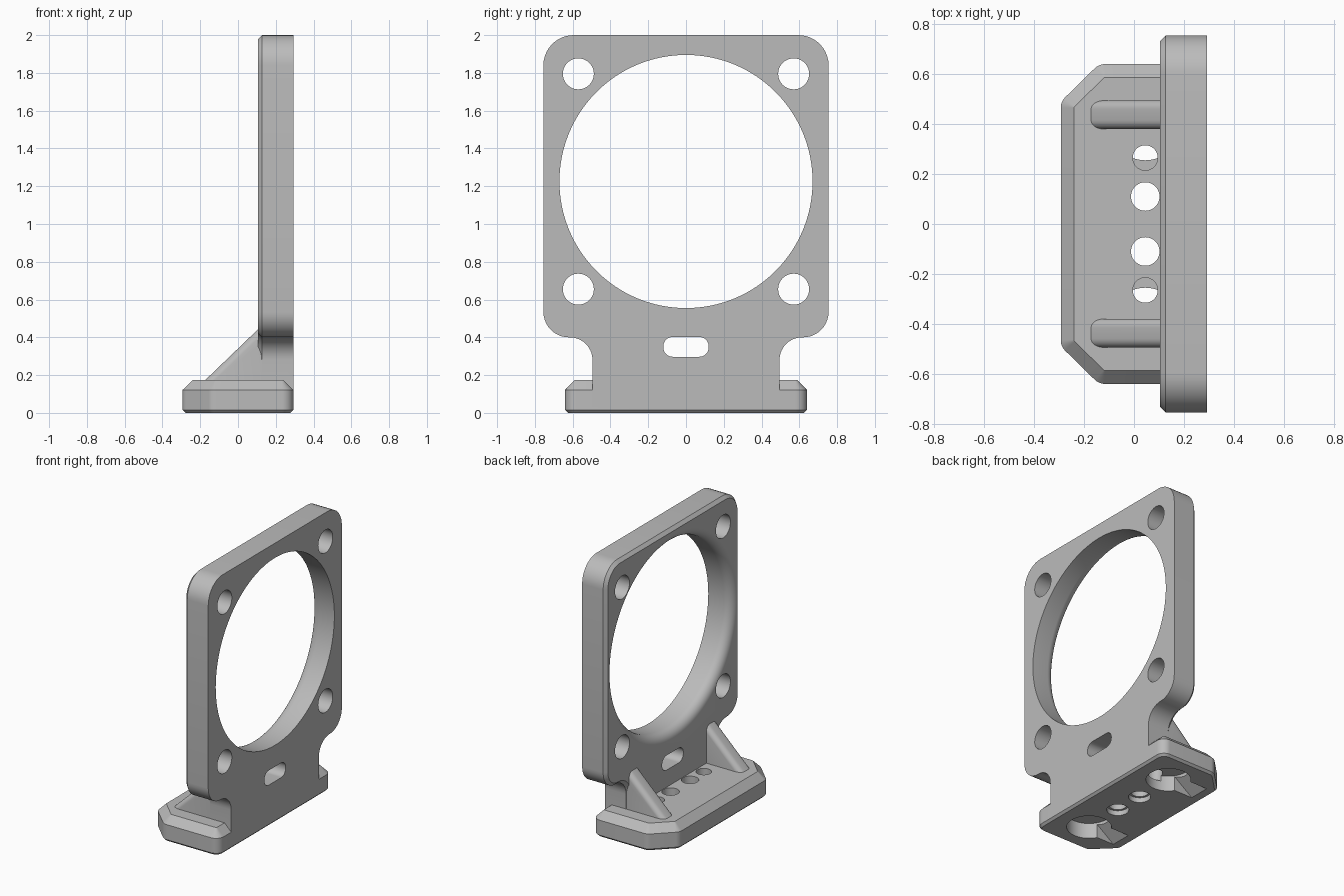
import bpy, bmesh
from math import pi, sin, cos, tan
from mathutils import Vector

cube = bpy.data.objects.get("Cube")
if cube:
    bpy.data.objects.remove(cube, do_unlink=True)

grey = bpy.data.materials.new("light_grey_plastic")
grey.use_nodes = True
colour = (0.5, 0.5, 0.5, 1)
grey.diffuse_color = colour
grey.node_tree.nodes["Principled BSDF"].inputs["Base Color"].default_value = colour


def rounded(corners, steps=10):
    """Outline from (a, b, radius) corners, each replaced by an arc."""
    out = []
    for i, (a, b, r) in enumerate(corners):
        p = Vector((a, b))
        if not r:
            out.append(p)
            continue
        u = (Vector(corners[i - 1][:2]) - p).normalized()
        v = (Vector(corners[(i + 1) % len(corners)][:2]) - p).normalized()
        half = u.angle(v) / 2
        centre = p + (u + v).normalized() * r / sin(half)
        start = p + u * r / tan(half) - centre
        end = p + v * r / tan(half) - centre
        sweep = pi - 2 * half
        for k in range(steps + 1):
            t = k / steps
            out.append(centre + (start * sin((1 - t) * sweep) + end * sin(t * sweep)) / sin(sweep))
    return out


def make(name, bm):
    """Turn a closed bmesh into an object with outward normals."""
    bmesh.ops.recalc_face_normals(bm, faces=bm.faces[:])
    if bm.calc_volume(signed=True) < 0:
        bmesh.ops.reverse_faces(bm, faces=bm.faces[:])
    mesh = bpy.data.meshes.new(name)
    bm.to_mesh(mesh)
    bm.free()
    mesh.materials.append(grey)
    ob = bpy.data.objects.new(name, mesh)
    bpy.context.scene.collection.objects.link(ob)
    return ob


def prism(name, outline, axis, low, high, low_bevel=0, high_bevel=0, slope_bevel=0):
    """Extrude an outline along an axis, with optional chamfers or rounded slopes."""
    place = {"x": lambda p, h: (h, p[0], p[1]),
             "y": lambda p, h: (p[0], h, p[1]),
             "z": lambda p, h: (p[0], p[1], h)}[axis]
    bm = bmesh.new()
    loops = [[bm.verts.new(place(p, h)) for p in outline] for h in (low, high)]
    caps = [bm.faces.new(loop) for loop in loops]
    n = len(outline)
    for i in range(n):
        j = (i + 1) % n
        bm.faces.new((loops[0][i], loops[0][j], loops[1][j], loops[1][i]))
    bmesh.ops.recalc_face_normals(bm, faces=bm.faces[:])
    for rim, width in zip([list(f.edges) for f in caps], (low_bevel, high_bevel)):
        if width:
            bmesh.ops.bevel(bm, geom=rim, offset=width, segments=1, affect="EDGES")
    if slope_bevel:
        slopes = [e for e in bm.edges
                  if min(abs(e.verts[0].co.x - e.verts[1].co.x),
                         abs(e.verts[0].co.z - e.verts[1].co.z)) > 0.1]
        bmesh.ops.bevel(bm, geom=slopes, offset=slope_bevel, segments=6,
                        profile=0.5, affect="EDGES")
    return make(name, bm)


def circle(a, b, r, n=48):
    return [(a + r * cos(2 * pi * i / n), b + r * sin(2 * pi * i / n)) for i in range(n)]


def top_of(mesh):
    return max((v.co.z for v in mesh.vertices), default=0)


def combine(target, other, operation):
    """Boolean that is kept only if the body survives it."""
    other.hide_render = operation == "DIFFERENCE"
    mod = target.modifiers.new("combine", "BOOLEAN")
    mod.operation = operation
    mod.object = other
    result = None
    for solver in ("EXACT", "MANIFOLD", "FLOAT"):
        mod.solver = solver
        bpy.context.view_layer.update()
        graph = bpy.context.evaluated_depsgraph_get()
        mesh = bpy.data.meshes.new_from_object(target.evaluated_get(graph))
        if top_of(mesh) > top_of(target.data) - 0.01:
            result = mesh
            break
    target.modifiers.remove(mod)
    if result:
        target.data = result
    if result or other.hide_render:
        bpy.data.objects.remove(other, do_unlink=True)


def mirrored(half):
    return half + [(-a, b, r) for a, b, r in reversed(half)]


BACK, FRONT = 0.105, 0.293
HUB = 1.225

# Upright plate with narrow neck
plate_half = [(0.495, 0.03, 0), (0.495, 0.4, 0.12), (0.755, 0.4, 0.135), (0.755, 2, 0.16)]
bracket = prism("fan_bracket", rounded(mirrored(plate_half)), "x", BACK, FRONT, low_bevel=0.022)

# Foot with cut corners and chamfered rims
foot_half = [(0.64, FRONT, 0.06), (0.64, -0.14, 0.06), (0.49, -0.293, 0.06)]
foot_outline = [(q.y, q.x) for q in rounded(mirrored(foot_half))]
combine(bracket, prism("foot", foot_outline, "z", 0, 0.175, 0.015, 0.053), "UNION")

# Sloped gussets with rounded upper edges
for side in (-1, 1):
    slope = [(-0.25, 0.1), (0.15, 0.1), (0.15, 0.485)]
    ends = sorted((side * 0.38, side * 0.494))
    combine(bracket, prism("gusset", slope, "y", *ends, slope_bevel=0.035), "UNION")

# Large opening, flared with a quarter round at the back
flare = 0.065
profile = [(FRONT + 0.1, 0.67)]
for k in range(9):
    t = pi / 2 * k / 8
    profile.append((BACK + flare * (1 - sin(t)), 0.67 + flare * (1 - cos(t))))
profile.append((BACK - 0.1, 0.67 + flare))
bm = bmesh.new()
rings = [[bm.verts.new((x, a, b)) for a, b in circle(0, HUB, r, 128)] for x, r in profile]
for one, two in zip(rings, rings[1:]):
    for i in range(len(one)):
        bm.faces.new((one[i - 1], one[i], two[i], two[i - 1]))
bm.faces.new(rings[0])
bm.faces.new(rings[-1])
bmesh.ops.remove_doubles(bm, verts=bm.verts[:], dist=0.0001)
combine(bracket, make("opening", bm), "DIFFERENCE")

# Screw holes and cable slot through the plate
for side in (-1, 1):
    for z in (HUB - 0.57, HUB + 0.57):
        combine(bracket, prism("screw_hole", circle(side * 0.57, z, 0.082), "x", 0, 1), "DIFFERENCE")
slot = rounded(mirrored([(0.12, 0.297, 0.05), (0.12, 0.402, 0.05)]))
combine(bracket, prism("cable_slot", slot, "x", 0, 1), "DIFFERENCE")

# Foot holes, and the underside pockets with their ramps
HOLE_X = 0.045
ramp = [(HOLE_X, -0.1), (HOLE_X, 0.1), (-0.08, 0.1), (-0.22, 0), (-0.22, -0.1)]
for side in (-1, 1):
    for cutter in (
        prism("tie_hole", circle(HOLE_X, side * 0.11, 0.057), "z", -1, 0.3),
        prism("tie_recess", circle(HOLE_X, side * 0.11, 0.072), "z", -1, 0.035),
        prism("pocket", circle(HOLE_X, side * 0.4, 0.145), "z", -1, 0.11),
        prism("blind_hole", circle(HOLE_X, side * 0.265, 0.05), "z", 0.07, 0.3),
        prism("ramp", ramp, "y", *sorted((side * 0.32, side * 0.47))),
    ):
        combine(bracket, cutter, "DIFFERENCE")

# Smooth curved walls, crisp edges
bpy.ops.object.select_all(action="DESELECT")
bracket.select_set(True)
bpy.context.view_layer.objects.active = bracket
bpy.ops.object.shade_smooth_by_angle(angle=pi / 6)
